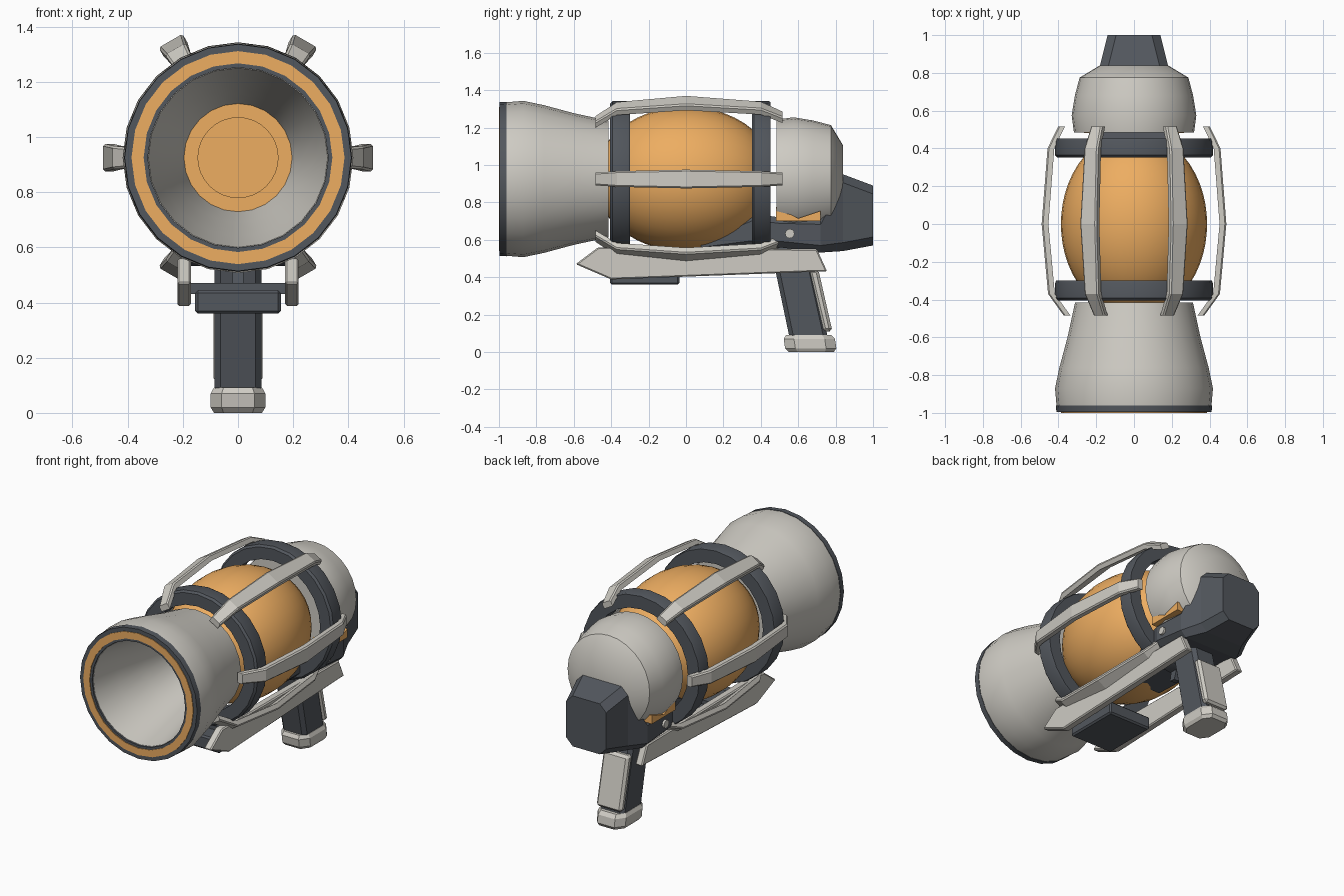
import bpy, bmesh, math
from mathutils import Matrix, Vector

if "Cube" in bpy.data.objects:
    bpy.data.objects.remove(bpy.data.objects["Cube"])

CZ = 0.925  # height of the barrel axis


def material(name, rgb):
    m = bpy.data.materials.new(name)
    m.diffuse_color = (*rgb, 1)
    m.use_nodes = True
    m.node_tree.nodes["Principled BSDF"].inputs["Base Color"].default_value = m.diffuse_color
    return m


LIGHT = material("light_grey", (0.62, 0.60, 0.55))
DARK = material("dark_grey", (0.085, 0.095, 0.11))
ORANGE = material("orange", (0.85, 0.42, 0.12))


def finish(name, bm, mat, bevel=0.0, smooth=False):
    bmesh.ops.recalc_face_normals(bm, faces=bm.faces[:])
    me = bpy.data.meshes.new(name)
    bm.to_mesh(me)
    bm.free()
    me.materials.append(mat)
    ob = bpy.data.objects.new(name, me)
    bpy.context.collection.objects.link(ob)
    if bevel:
        b = ob.modifiers.new("bevel", "BEVEL")
        b.width, b.segments, b.limit_method = bevel, 1, "ANGLE"
    if smooth:
        bpy.ops.object.select_all(action="DESELECT")
        ob.select_set(True)
        bpy.context.view_layer.objects.active = ob
        bpy.ops.object.shade_smooth_by_angle(angle=math.radians(32))
    return ob


def skin(bm, loops, closed=False, caps=True):
    """Bridge equal-length point loops into a surface."""
    rows = [[bm.verts.new(p) for p in lp] for lp in loops]
    n = len(rows[0])
    pairs = list(zip(rows, rows[1:])) + ([(rows[-1], rows[0])] if closed else [])
    for a, b in pairs:
        for i in range(n):
            j = (i + 1) % n
            bm.faces.new((a[i], a[j], b[j], b[i]))
    if caps and not closed:
        bm.faces.new(rows[0])
        bm.faces.new(rows[-1])


def lathe(name, profile, mat, segs=24, closed=False, smooth=True):
    """Revolve (y, radius) points around the barrel axis."""
    bm = bmesh.new()
    angs = [2 * math.pi * i / segs for i in range(segs)]
    skin(bm, [[(r * math.cos(a), y, CZ + r * math.sin(a)) for a in angs]
              for y, r in profile], closed)
    return finish(name, bm, mat, smooth=smooth)


def prism(name, pts, x0, x1, mat, bevel=0.0):
    """Extrude a (y, z) side outline from x0 to x1."""
    bm = bmesh.new()
    skin(bm, [[(x, y, z) for y, z in pts] for x in (x0, x1)])
    return finish(name, bm, mat, bevel)


def box(y0, y1, z0, z1):
    return [(y0, z0), (y1, z0), (y1, z1), (y0, z1)]


# front bell with hollow cone, and its rim rings
lathe("front_bell", [(-0.965, 0.41), (-0.87, 0.418), (-0.76, 0.395), (-0.6, 0.352),
                     (-0.415, 0.312), (-0.415, 0.195), (-0.60, 0.235),
                     (-0.80, 0.285), (-0.985, 0.325), (-0.985, 0.335)], LIGHT, closed=True)
lathe("bell_rim", [(-0.96, 0.413), (-0.996, 0.411), (-0.996, 0.327), (-0.96, 0.327)],
      DARK, closed=True)
lathe("bell_rim_inlay", [(-1.0, 0.386), (-1.0, 0.342), (-0.97, 0.342), (-0.97, 0.386)],
      ORANGE, closed=True)

# truncated egg-shaped energy body with recessed front port
body = [(-0.36, 0.145), (-0.42, 0.145)]
for i in range(17):
    y = -0.42 + 0.84 * i / 16
    body.append((y, 0.387 * math.sqrt(1 - (y / 0.49) ** 2)))
lathe("round_body", body, ORANGE, segs=32)

# two dark hoops
for name, y0, y1 in (("front_hoop", -0.405, -0.30), ("rear_hoop", 0.352, 0.452)):
    lathe(name, [(y0, 0.405), (y0 + 0.012, 0.417), (y1 - 0.012, 0.417), (y1, 0.412),
                 (y1, 0.33), (y0, 0.33)], DARK, closed=True)

# rear cap
lathe("rear_cap", [(0.485, 0.22), (0.485, 0.318), (0.575, 0.33), (0.68, 0.313),
                   (0.775, 0.288), (0.84, 0.18)], LIGHT, segs=28)

# six cage straps: (y, outer radius, half width)
strap = [(-0.485, 0.372, 0.034), (-0.37, 0.455, 0.042), (0.0, 0.489, 0.05),
         (0.40, 0.458, 0.042), (0.515, 0.402, 0.034)]
for k in range(6):
    bm = bmesh.new()
    skin(bm, [[(r - 0.036, y, -w), (r - 0.008, y, -w), (r, y, -w + 0.008),
               (r, y, w - 0.008), (r - 0.008, y, w), (r - 0.036, y, w)]
              for y, r, w in strap])
    bm.transform(Matrix.Translation((0, 0, CZ)) @ Matrix.Rotation(k * math.pi / 3, 4, "Y"))
    finish(f"cage_strap_{k + 1}", bm, LIGHT)

# dark stock lofted from chamfered sections: (y, bottom, top, half width)
stock = [(0.08, 0.55, 0.60, 0.14), (0.36, 0.56, 0.74, 0.19), (0.50, 0.56, 0.72, 0.24),
         (0.72, 0.532, 0.72, 0.235), (0.84, 0.54, 0.95, 0.18), (1.0, 0.57, 0.89, 0.14)]
bm = bmesh.new()
loops = []
for y, b, t, w in stock:
    c = min(0.045, (t - b) * 0.2)
    loops.append([(-w + c, y, b), (w - c, y, b), (w, y, b + c), (w, y, t - c),
                  (w - c, y, t), (-w + c, y, t), (-w, y, t - c), (-w, y, b + c)])
skin(bm, loops)
finish("stock", bm, DARK)

# mirrored side parts: lower rails, orange trim, pivot pins
rail = [(-0.59, 0.47), (-0.47, 0.56), (0.70, 0.55), (0.755, 0.43), (0.71, 0.43),
        (-0.40, 0.388)]
trim = [(0.482, 0.70), (0.72, 0.70), (0.72, 0.755), (0.60, 0.715), (0.482, 0.775)]
pin = [(0.555 + 0.025 * math.cos(a * math.pi / 6), 0.633 + 0.025 * math.sin(a * math.pi / 6))
       for a in range(12)]
for side, s in (("right", 1), ("left", -1)):
    prism("lower_rail_" + side, rail, s * 0.17, s * 0.22, LIGHT, 0.007)
    prism("cap_trim_" + side, trim, s * 0.19, s * 0.265, ORANGE)
    prism("pivot_pin_" + side, pin, s * 0.18, s * 0.252, LIGHT)

# dark underside block joining the rails
prism("under_block", box(-0.405, -0.035, 0.36, 0.445), -0.155, 0.155, DARK, 0.01)
prism("under_block_mount", box(-0.30, -0.12, 0.43, 0.47), -0.18, 0.18, DARK)

# grip, back panel, foot and trigger
prism("grip", [(0.45, 0.57), (0.555, 0.07), (0.76, 0.07), (0.65, 0.57)],
      -0.085, 0.085, DARK, 0.022)
prism("grip_back_panel", [(0.655, 0.44), (0.735, 0.11), (0.783, 0.11), (0.708, 0.44)],
      -0.089, 0.089, LIGHT, 0.015)
bm = bmesh.new()
foot = []
for z, f in ((0, 0.88), (0.02, 1), (0.07, 1), (0.092, 0.88)):
    ring = []
    for sx, sy in ((1, 0.6), (0.6, 1), (-0.6, 1), (-1, 0.6), (-1, -0.6), (-0.6, -1),
                   (0.6, -1), (1, -0.6)):
        ring.append((sx * 0.099 * f, 0.67 + sy * 0.137 * f - z * 0.15, z))
    foot.append(ring)
skin(bm, foot)
finish("grip_foot", bm, LIGHT)
prism("trigger", [(0.38, 0.57), (0.36, 0.455), (0.40, 0.45), (0.44, 0.57)],
      -0.02, 0.02, DARK)
